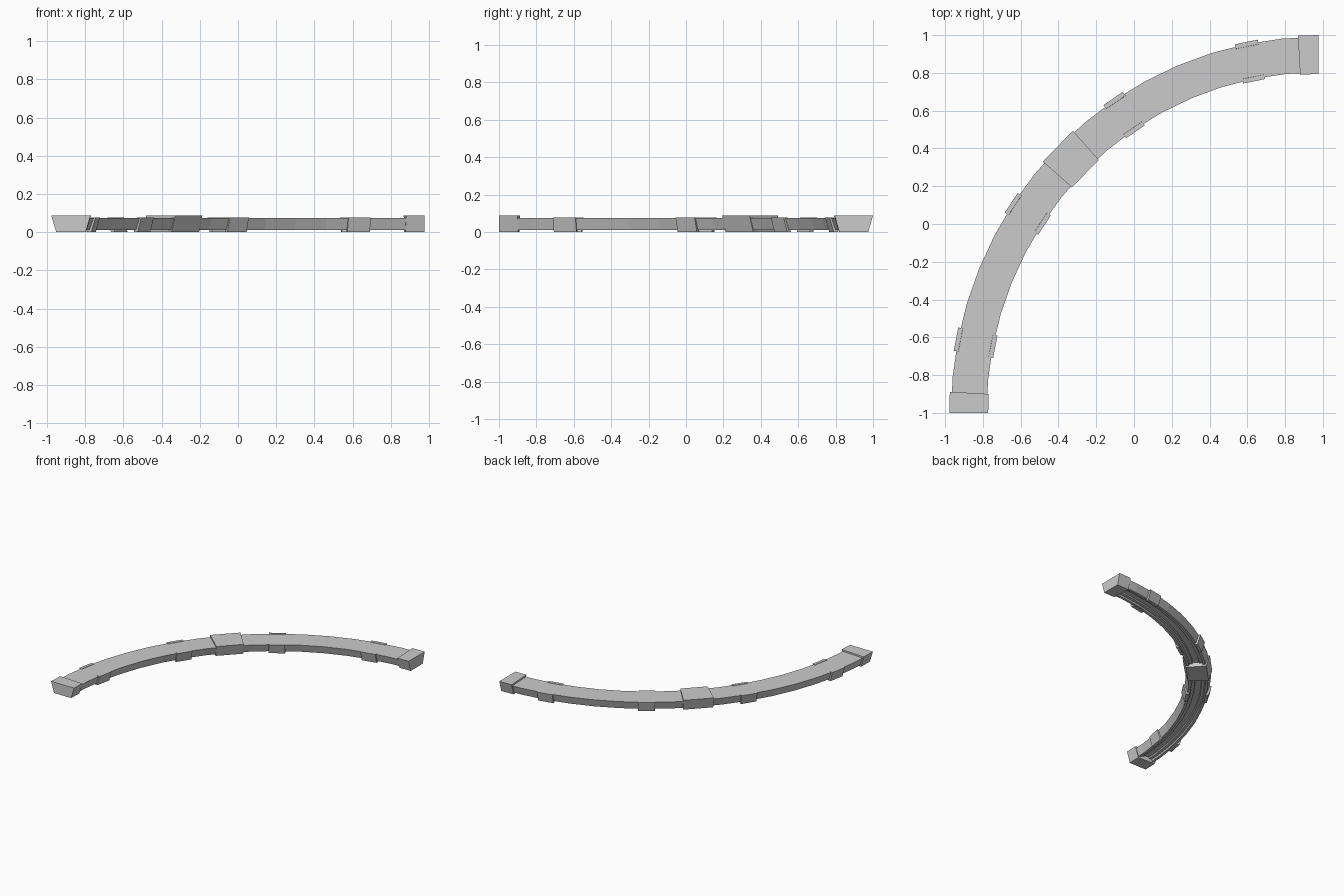
import bpy, bmesh
from math import cos, sin, radians

if "Cube" in bpy.data.objects:
    bpy.data.objects.remove(bpy.data.objects["Cube"])

CX, CY = 0.977, -1.0      # centre of the quarter curve
A, B = 1.852, 1.897       # centre line radii along x and y


def sweep(name, profile, angles):
    """Sweep a closed (offset, z) profile along the quarter curve."""
    bm = bmesh.new()
    rings = []
    for deg in angles:
        t = radians(deg)
        rings.append([bm.verts.new((CX - (A + o) * cos(t), CY + (B + o) * sin(t), z))
                      for o, z in profile])
    n = len(profile)
    for r0, r1 in zip(rings, rings[1:]):
        for i in range(n):
            j = (i + 1) % n
            bm.faces.new((r0[i], r0[j], r1[j], r1[i]))
    bm.faces.new(rings[0])
    bm.faces.new(rings[-1])
    bmesh.ops.recalc_face_normals(bm, faces=bm.faces)
    me = bpy.data.meshes.new(name)
    bm.to_mesh(me)
    bm.free()
    ob = bpy.data.objects.new(name, me)
    bpy.context.collection.objects.link(ob)
    return ob


# curved beam: tapered section with a stepped groove underneath
half = [(0.094, 0.075), (0.072, 0.012), (0.052, 0.012), (0.048, 0.026),
        (0.026, 0.026), (0.022, 0.036)]
beam = half + [(-o, z) for o, z in reversed(half)]
sweep("curved_beam", beam, [90 * i / 16 for i in range(17)])

# end and middle collars
collar = [(0.103, 0.088), (0.077, 0.0), (-0.077, 0.0), (-0.103, 0.088)]
for name, a0, a1 in (("end_collar_front", 0, 3.2),
                     ("middle_collar", 41.7, 48.3),
                     ("end_collar_back", 86.8, 90)):
    sweep(name, collar, (a0, a1))

# paired side clips
clip = [(0.106, 0.078), (0.083, 0.0), (0.060, 0.0), (0.082, 0.078)]
for k in range(4):
    c = 11.25 + 22.5 * k
    for side, s in (("outer", 1), ("inner", -1)):
        h = 1.8 if s > 0 else 1.95
        sweep(f"clip_{side}_{k + 1}", [(s * o, z) for o, z in clip], (c - h, c + h))
